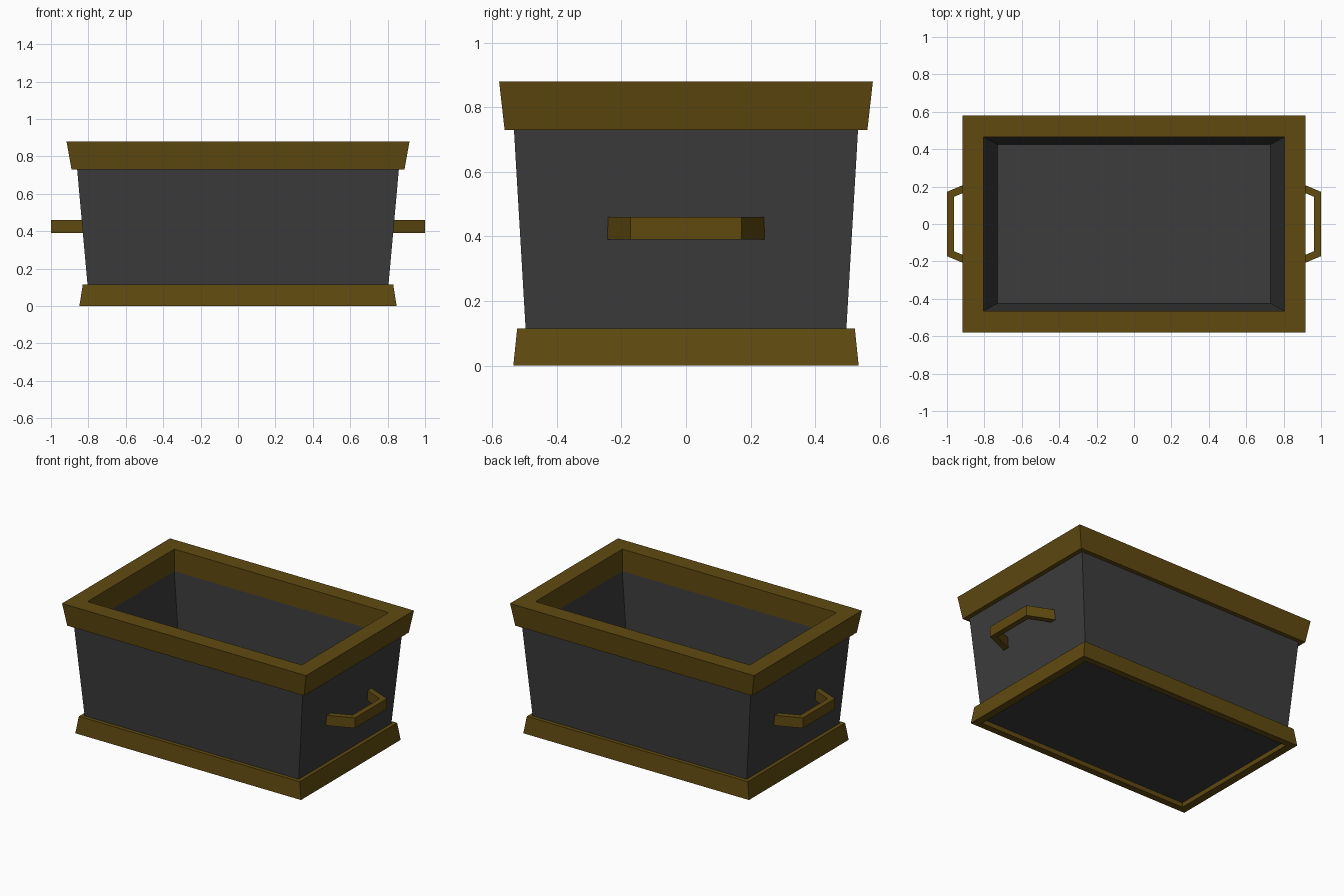
import bpy
import bmesh

if "Cube" in bpy.data.objects:
    bpy.data.objects.remove(bpy.data.objects["Cube"])


def material(name, rgb):
    mat = bpy.data.materials.new(name)
    mat.diffuse_color = (*rgb, 1)
    mat.use_nodes = True
    mat.node_tree.nodes["Principled BSDF"].inputs["Base Color"].default_value = mat.diffuse_color
    return mat


def finish(bm, name, mat):
    bmesh.ops.recalc_face_normals(bm, faces=bm.faces)
    mesh = bpy.data.meshes.new(name)
    bm.to_mesh(mesh)
    bm.free()
    mesh.materials.append(mat)
    obj = bpy.data.objects.new(name, mesh)
    bpy.context.collection.objects.link(obj)
    return obj


def loft_rects(name, rects, mat, ring):
    """Skin rectangles (half x, half y, z); ring joins last to first, else cap both ends."""
    bm = bmesh.new()
    loops = [[bm.verts.new((sx * hx, sy * hy, z))
              for sx, sy in ((-1, -1), (1, -1), (1, 1), (-1, 1))]
             for hx, hy, z in rects]
    pairs = list(zip(loops, loops[1:]))
    if ring:
        pairs.append((loops[-1], loops[0]))
    else:
        bm.faces.new(loops[0])
        bm.faces.new(loops[-1])
    for a, b in pairs:
        for i in range(4):
            j = (i + 1) % 4
            bm.faces.new((a[i], a[j], b[j], b[i]))
    return finish(bm, name, mat)


def handle(name, side, mat):
    """Flat bracket: outer and inner outlines in plan, given as (x, y), with thickness in z."""
    outer = [(0.815, -0.25), (1.0, -0.172), (1.0, 0.172), (0.815, 0.25)]
    inner = [(0.815, -0.208), (0.963, -0.145), (0.963, 0.145), (0.815, 0.208)]
    bm = bmesh.new()
    sections = [[bm.verts.new((side * x, y, z))
                 for (x, y), z in ((o, 0.39), (o, 0.46), (i, 0.46), (i, 0.39))]
                for o, i in zip(outer, inner)]
    for a, b in zip(sections, sections[1:]):
        for i in range(4):
            j = (i + 1) % 4
            bm.faces.new((a[i], a[j], b[j], b[i]))
    bm.faces.new(sections[0])
    bm.faces.new(sections[-1])
    return finish(bm, name, mat)


brown = material("brown", (0.115, 0.068, 0.005))
dark = material("dark_grey", (0.045, 0.045, 0.045))

# Tapered hollow tub: underside, outer wall, inner wall, floor
loft_rects("tub", [(0.797, 0.492, 0.03), (0.86, 0.533, 0.73),
                   (0.805, 0.466, 0.73), (0.73, 0.425, 0.07)], dark, False)

# Flared top rim and base band
loft_rects("top_rim", [(0.89, 0.562, 0.73), (0.917, 0.579, 0.88),
                       (0.805, 0.466, 0.88), (0.805, 0.466, 0.73)], brown, True)
loft_rects("base_band", [(0.848, 0.535, 0.0), (0.83, 0.523, 0.115),
                         (0.79, 0.485, 0.115), (0.795, 0.49, 0.0)], brown, True)

# End handles
for label, side in (("left", -1), ("right", 1)):
    handle(label + "_handle", side, brown)
